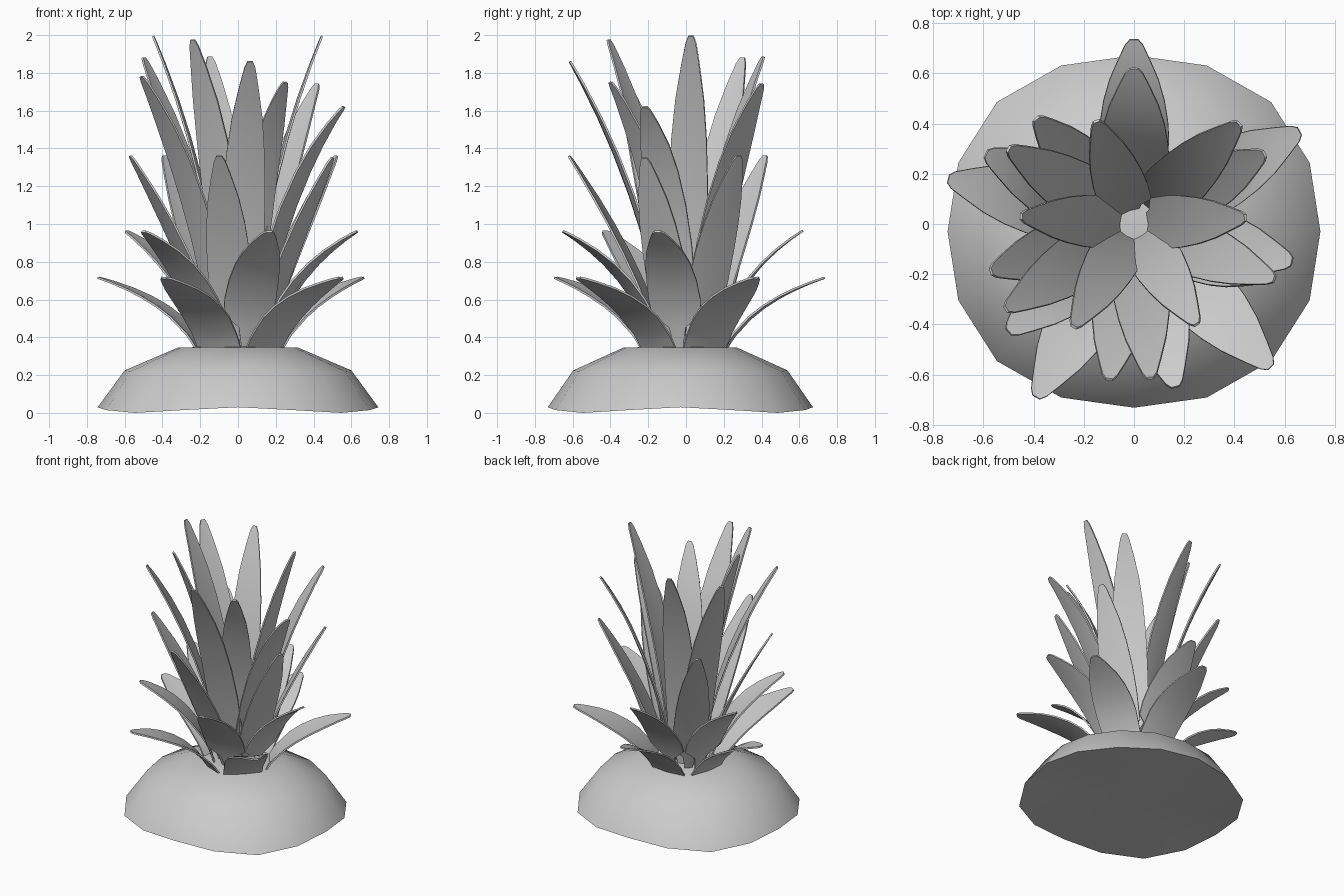
import bpy, bmesh, math
from mathutils import Vector

if "Cube" in bpy.data.objects:
    bpy.data.objects.remove(bpy.data.objects["Cube"])


def add_object(name, bm):
    bmesh.ops.recalc_face_normals(bm, faces=bm.faces)
    mesh = bpy.data.meshes.new(name)
    bm.to_mesh(mesh)
    bm.free()
    ob = bpy.data.objects.new(name, mesh)
    bpy.context.collection.objects.link(ob)
    bpy.ops.object.select_all(action='DESELECT')
    bpy.context.view_layer.objects.active = ob
    ob.select_set(True)
    return ob


# Low dome: 16 sides, rim dips and bulges slightly on the diagonals, closed underneath
def build_dome():
    n = 16
    bm = bmesh.new()
    rings = []
    for r, z, dip in [(0.743, 0.03, 0.03), (0.6, 0.225, 0.01), (0.32, 0.345, 0.0)]:
        ring = []
        for i in range(n):
            a = 2 * math.pi * i / n
            diag = math.sin(2 * a) ** 2
            rr = r * (1 + 0.04 * diag)
            ring.append(bm.verts.new((rr * math.cos(a), rr * 0.945 * math.sin(a) - 0.03,
                                      z - dip * diag)))
        rings.append(ring)
    top = bm.verts.new((0, -0.03, 0.355))
    under = bm.verts.new((0, -0.03, 0.04))
    for i in range(n):
        j = (i + 1) % n
        for lo, hi in zip(rings, rings[1:]):
            bm.faces.new((lo[i], lo[j], hi[j], hi[i]))
        bm.faces.new((rings[-1][i], rings[-1][j], top))
        bm.faces.new((rings[0][j], rings[0][i], under))
    ob = add_object("dome_base", bm)
    bpy.ops.object.shade_smooth_by_angle(angle=math.radians(40))
    return ob


# One pointed leaf: a shallow folded strip along a curve that arches outward
def build_leaf(name, tip, base_r, ctrl, half_width, base_width, neck):
    tip = Vector(tip)
    out = Vector((tip.x, tip.y, 0))
    reach = out.length
    out.normalize()
    side = Vector((-out.y, out.x, 0))
    p0, p1, p2 = Vector((base_r, 0.34)), Vector(ctrl), Vector((reach, tip.z))
    widths = [(0, base_width), (neck * 0.6, 0.2 + 0.8 * base_width), (neck, 0.95),
              (0.35, 1), (0.5, 0.97), (0.65, 0.87), (0.78, 0.7), (0.9, 0.44),
              (0.975, 0.25), (1, 0.12)]
    bm = bmesh.new()
    rows = []
    for t, w in widths:
        p = p0 * (1 - t) ** 2 + p1 * 2 * t * (1 - t) + p2 * t * t
        d = ((p1 - p0) * (1 - t) + (p2 - p1) * t).normalized()
        inward = out * -d.y + Vector((0, 0, d.x))
        centre = out * p.x + Vector((0, 0, p.y))
        row = []
        for s in (-1, 0, 1):
            lift = 0.11 * half_width * w * abs(s) * (1 - 0.6 * t)
            row.append(bm.verts.new(centre + side * (s * w * half_width) + inward * lift))
        rows.append(row)
    for a, b in zip(rows, rows[1:]):
        for i in range(2):
            bm.faces.new((a[i], a[i + 1], b[i + 1], b[i]))
    ob = add_object(name, bm)
    solid = ob.modifiers.new("thickness", 'SOLIDIFY')
    solid.thickness = 0.011
    solid.offset = 0
    # thickness is applied first so the rim stays crisp
    bpy.ops.object.modifier_apply(modifier=solid.name)
    bpy.ops.object.shade_smooth_by_angle(angle=math.radians(35))
    return ob


build_dome()

# Five tiers of five leaves: base radius, bend point, half width, base width, neck, tips
tiers = [
    ("outer_leaf", 0.215, (0.35, 0.585), 0.14, 0.93, 0.15,
     [(0.66, 0.37, 0.715), (-0.74, 0.18, 0.715), (-0.39, -0.69, 0.715),
      (0.545, -0.57, 0.715), (0, 0.735, 0.715)]),
    ("low_leaf", 0.16, (0.27, 0.74), 0.14, 0.15, 0.24,
     [(0.63, -0.15, 0.96), (0.165, -0.65, 0.96), (-0.5, -0.43, 0.96),
      (-0.59, 0.28, 0.96), (0, 0.62, 0.965)]),
    ("middle_leaf", 0.12, (0.29, 0.85), 0.118, 0.2, 0.17,
     [(-0.1, -0.62, 1.36), (0.52, 0.28, 1.36), (-0.39, 0.42, 1.36),
      (-0.57, -0.19, 1.36), (0.5, -0.22, 1.35)]),
    ("upper_leaf", 0.09, (0.24, 1.20), 0.116, 0.25, 0.14,
     [(-0.5, 0.3, 1.88), (0.065, -0.615, 1.86), (-0.51, -0.34, 1.78),
      (0.56, -0.22, 1.62), (0.42, 0.4, 1.74)]),
    ("inner_leaf", 0.06, (0.15, 1.26), 0.106, 0.4, 0.12,
     [(0.445, 0.025, 1.995), (-0.45, 0.03, 1.995), (-0.24, -0.41, 1.975),
      (0.25, -0.4, 1.75), (-0.15, 0.41, 1.885)]),
]
for name, base_r, ctrl, half_width, base_width, neck, tips in tiers:
    for k, tip in enumerate(tips):
        build_leaf(f"{name}_{k + 1}", tip, base_r, ctrl, half_width, base_width, neck)
